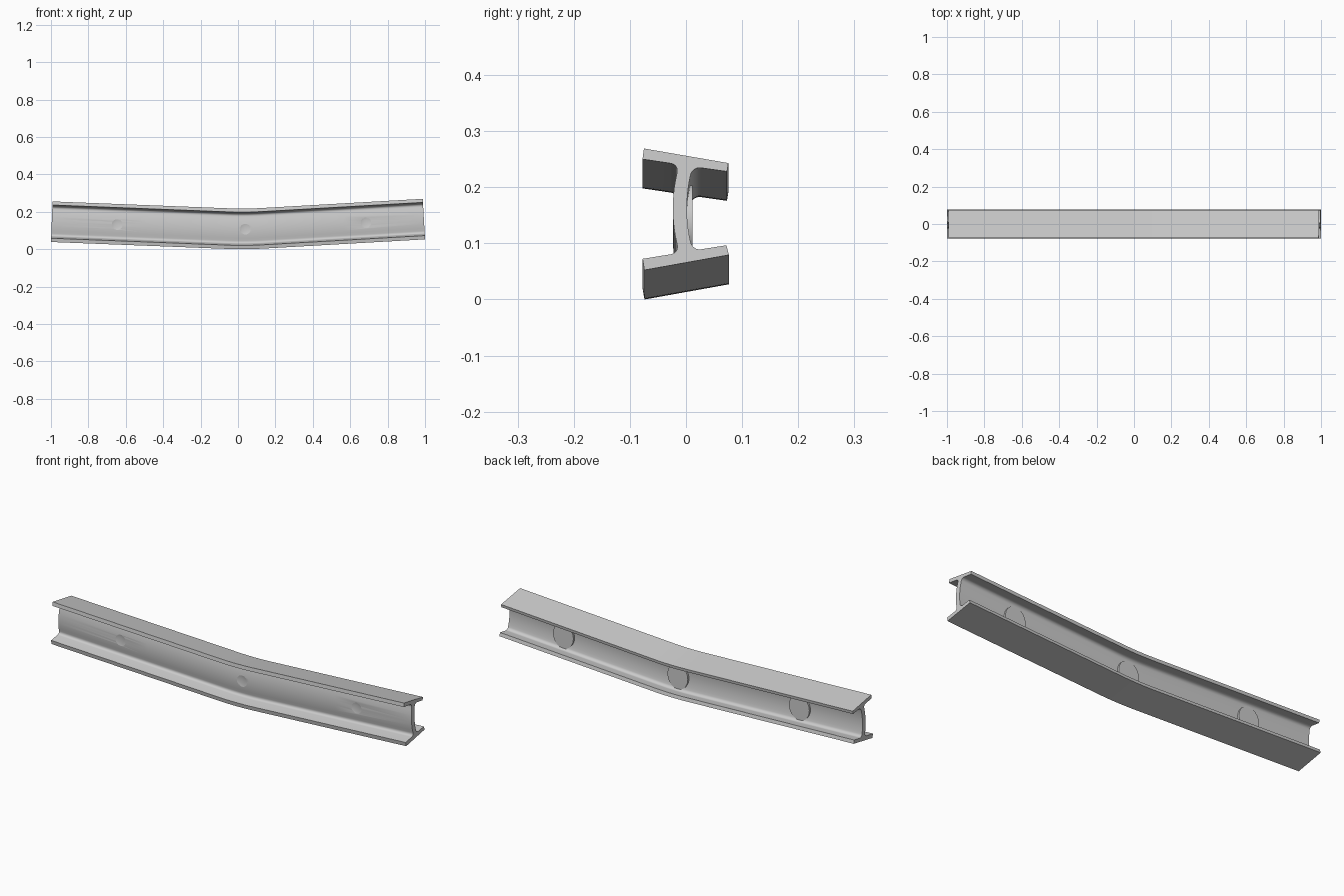
import bpy, bmesh, math
from mathutils import Vector, Matrix

if "Cube" in bpy.data.objects:
    bpy.data.objects.remove(bpy.data.objects["Cube"])

M0, M1, BEND = -0.039, 0.057, 0.04   # slopes of both halves, bend position
WEB, R = 0.0125, 0.015               # half web thickness, fillet radius


def spine(x):
    """Height and slope of the underside along the bent beam."""
    h = 0.1
    if x <= BEND - h:
        return M0 * (x - BEND), M0
    if x >= BEND + h:
        return M1 * (x - BEND), M1
    t = (x - BEND + h) / (2 * h)
    return -M0 * h + 2 * h * (M0 * t + (M1 - M0) * t * t / 2), M0 + (M1 - M0) * t


def low(y):
    return 0.020 + (y + 0.0775) * 0.162


def high(y):
    return 0.198 - (y + 0.0785) * 0.146


def bow(w):
    u = (w - 0.11) / 0.077
    return -0.011 * max(0, 1 - u * u)


def web_side(s):
    """One filleted, bowed web face, listed from bottom to top."""
    pts = []
    n = 6
    for i in range(n + 1):
        a = math.pi / 2 * i / n
        y = s * (WEB + R * (1 - math.sin(a)))
        w = low(y) + R * (1 - math.cos(a))
        pts.append((y + bow(w), w))
    w0, w1 = pts[-1][1], high(s * WEB) - R
    for i in range(1, 10):
        w = w0 + (w1 - w0) * i / 10
        pts.append((s * WEB + bow(w), w))
    for i in range(n, -1, -1):
        a = math.pi / 2 * i / n
        y = s * (WEB + R * (1 - math.sin(a)))
        w = high(y) - R * (1 - math.cos(a))
        pts.append((y + bow(w), w))
    return pts


# Cross-section with two tilted flanges
profile = ([(-0.074, 0), (0.0765, 0.027), (0.072, low(0.072))] + web_side(1)
           + [(0.073, high(0.073)), (0.0755, 0.191), (-0.075, 0.217), (-0.0775, 0.198)]
           + web_side(-1)[::-1] + [(-0.0775, 0.020)])


def finish(name, bm):
    bmesh.ops.recalc_face_normals(bm, faces=bm.faces)
    me = bpy.data.meshes.new(name)
    bm.to_mesh(me)
    bm.free()
    ob = bpy.data.objects.new(name, me)
    bpy.context.collection.objects.link(ob)
    return ob


def smooth(ob):
    bpy.ops.object.select_all(action='DESELECT')
    ob.select_set(True)
    bpy.context.view_layer.objects.active = ob
    bpy.ops.object.shade_smooth_by_angle(angle=math.radians(30))


def place(x, w):
    """Point on the beam at spine position x and height w above the underside."""
    z, m = spine(x)
    k = 1 / math.hypot(1, m)
    return Vector((x - m * k * w, 0, z + k * w)), math.atan(m)


lift = -min(spine(i / 200)[0] for i in range(-40, 60))

# Bent beam
bm = bmesh.new()
xs = [-1, -0.5] + [BEND - 0.1 + 0.02 * i for i in range(11)] + [0.57, 1]
rings = []
for x in xs:
    ring = []
    for y, w in profile:
        p, _ = place(x, w)
        ring.append(bm.verts.new((p.x, y, p.z + lift)))
    rings.append(ring)
n = len(profile)
for a, b in zip(rings, rings[1:]):
    for i in range(n):
        bm.faces.new((a[i], a[(i + 1) % n], b[(i + 1) % n], b[i]))
bm.faces.new(rings[0])
bm.faces.new(rings[-1])
beam = finish("beam", bm)

# Round dents in the front, raised discs on the back
for i, x in enumerate((-0.65, 0.04, 0.69)):
    p, ang = place(x, 0.105)
    p.z += lift
    rot = Matrix.Rotation(-ang, 4, 'Y')

    bm = bmesh.new()
    bmesh.ops.create_uvsphere(bm, u_segments=32, v_segments=16, radius=1)
    bm.transform(Matrix.Translation(p + Vector((0, -0.0285, 0))) @ rot
                 @ Matrix.Diagonal((0.035, 0.009, 0.042, 1)))
    dent = finish(f"dent_cutter_{i}", bm)
    smooth(dent)
    dent.hide_render = True
    dent.hide_set(True)
    mod = beam.modifiers.new("dent", 'BOOLEAN')
    mod.operation = 'DIFFERENCE'
    mod.object = dent

    bm = bmesh.new()
    bmesh.ops.create_cone(bm, cap_ends=True, segments=48, radius1=1, radius2=1, depth=1)
    bm.transform(Matrix.Translation(p + Vector((0, 0.0025, 0))) @ rot
                 @ Matrix.Diagonal((0.057, 0.018, 0.064, 1)) @ Matrix.Rotation(math.pi / 2, 4, 'X'))
    smooth(finish(f"back_disc_{i}", bm))

smooth(beam)
